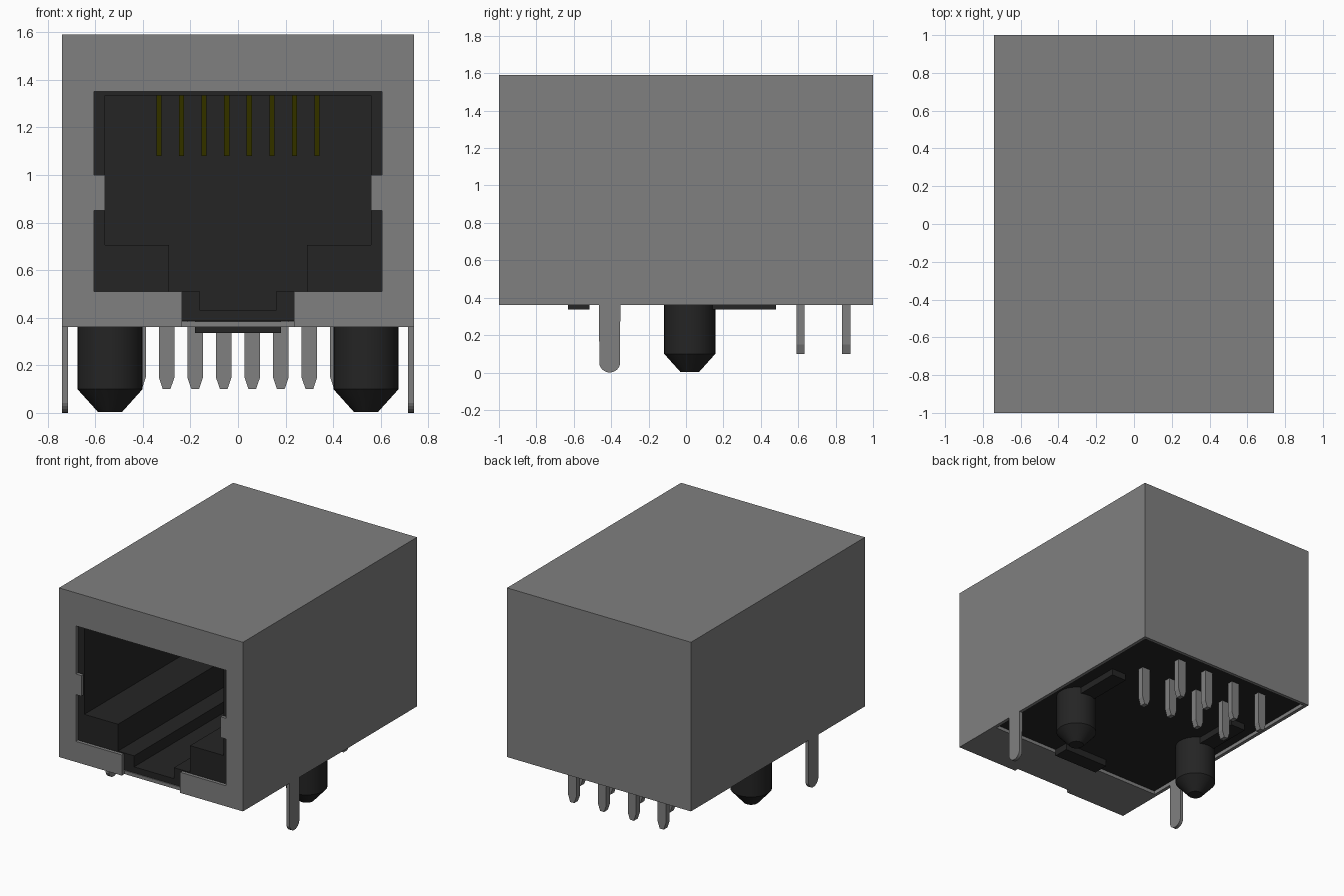
import bpy, bmesh, math
from mathutils import Vector

if "Cube" in bpy.data.objects:
    bpy.data.objects.remove(bpy.data.objects["Cube"], do_unlink=True)


def material(name, rgb):
    m = bpy.data.materials.new(name)
    m.use_nodes = True
    m.diffuse_color = (*rgb, 1)
    bsdf = m.node_tree.nodes["Principled BSDF"]
    bsdf.inputs["Base Color"].default_value = (*rgb, 1)
    bsdf.inputs["Roughness"].default_value = 0.6
    return m


METAL = material("grey metal", (0.214, 0.214, 0.214))
PLASTIC = material("black plastic", (0.018, 0.018, 0.018))
GOLD = material("gold", (0.214, 0.205, 0.0))


def finish(name, bm, mat):
    bmesh.ops.recalc_face_normals(bm, faces=bm.faces)
    me = bpy.data.meshes.new(name)
    bm.to_mesh(me)
    bm.free()
    me.materials.append(mat)
    ob = bpy.data.objects.new(name, me)
    bpy.context.collection.objects.link(ob)
    return ob


def prism(name, pts, a, b, axis, mat):
    """Extrude a profile from a to b: (x, z) along y, or (y, z) along x."""
    def place(p, d):
        return (d, p[0], p[1]) if axis == "x" else (p[0], d, p[1])
    bm = bmesh.new()
    face = bm.faces.new([bm.verts.new(place(p, a)) for p in pts])
    ext = bmesh.ops.extrude_face_region(bm, geom=[face])["geom"]
    shift = Vector(place((0, 0), b - a))
    bmesh.ops.translate(bm, vec=shift, verts=[v for v in ext if isinstance(v, bmesh.types.BMVert)])
    return finish(name, bm, mat)


def box(name, x0, x1, y0, y1, z0, z1, mat):
    return prism(name, [(x0, z0), (x1, z0), (x1, z1), (x0, z1)], y0, y1, "y", mat)


def mirrored(half):
    """Complete a left-right symmetric (x, z) profile."""
    return half + [(-x, z) for x, z in reversed(half)]


def cut(ob, cutter):
    mod = ob.modifiers.new("cut", "BOOLEAN")
    mod.operation = "DIFFERENCE"
    mod.solver = "EXACT"
    mod.object = cutter
    with bpy.context.temp_override(object=ob, active_object=ob):
        bpy.ops.object.modifier_apply(modifier=mod.name)
    bpy.data.objects.remove(cutter, do_unlink=True)


# Sheet metal shell: hollow, open underneath except for a front flap
shell = box("metal_shell", -0.74, 0.74, -1, 1, 0.36, 1.59, METAL)
hollow = [(-0.975, 0.385), (-0.63, 0.385), (-0.63, 0.2), (0.975, 0.2), (0.975, 1.565), (-0.975, 1.565)]
cut(shell, prism("shell_cutter", hollow, -0.715, 0.715, "x", METAL))

# Port opening with side tabs and a latch notch through the lower lip
opening = mirrored([(0.235, 0.2), (0.235, 0.51), (0.605, 0.51), (0.605, 0.85),
                    (0.56, 0.85), (0.56, 1.0), (0.605, 1.0), (0.605, 1.35)])
cut(shell, prism("opening_cutter", opening, -1.1, -0.97, "y", METAL))

# Plastic insert with a stepped plug cavity
insert = box("plastic_insert", -0.714, 0.714, -0.965, 0.974, 0.386, 1.564, PLASTIC)
cavity = mirrored([(0.16, 0.43), (0.16, 0.51), (0.29, 0.51), (0.29, 0.705), (0.56, 0.705), (0.56, 1.335)])
cut(insert, prism("cavity_cutter", cavity, -1.1, 0.3, "y", PLASTIC))

# Sloping spring contacts under the cavity roof
for i in range(8):
    x = (i - 3.5) * 0.095
    prism(f"contact_{i + 1}", [(-0.45, 1.335), (0.0, 1.08), (0.012, 1.098), (-0.41, 1.335)],
          x - 0.011, x + 0.011, "x", GOLD)

# Solder pins: two staggered rows with tapered tips
for i in range(8):
    x = (i - 3.5) * 0.12
    y = 0.857 if i % 2 == 0 else 0.612
    tip = [(x - 0.033, 0.39), (x - 0.033, 0.15), (x - 0.016, 0.1),
           (x + 0.016, 0.1), (x + 0.033, 0.15), (x + 0.033, 0.39)]
    prism(f"solder_pin_{i + 1}", tip, y - 0.022, y + 0.022, "y", METAL)

for side, s in (("left", 1), ("right", -1)):
    # Rounded shield tab below the shell wall
    arc = [(-0.408 + 0.057 * math.cos(t), 0.057 + 0.057 * math.sin(t))
           for t in (math.pi + math.pi * k / 12 for k in range(13))]
    prism(f"{side}_shield_tab", [(-0.465, 0.36)] + arc[1:-1] + [(-0.351, 0.36)],
          s * 0.715, s * 0.74, "x", METAL)

    # Locating peg with a conical end
    bm = bmesh.new()
    rings = []
    for r, z in ((0.137, 0.39), (0.137, 0.1), (0.05, 0.003)):
        rings.append([bm.verts.new((s * 0.538 + r * math.cos(math.tau * k / 32),
                                    0.02 + r * math.sin(math.tau * k / 32), z)) for k in range(32)])
    for a, b in zip(rings, rings[1:]):
        for k in range(32):
            bm.faces.new((a[k], a[k - 1], b[k - 1], b[k]))
    bm.faces.new(rings[0])
    bm.faces.new(rings[-1])
    peg = finish(f"{side}_locating_peg", bm, PLASTIC)
    bpy.ops.object.select_all(action="DESELECT")
    peg.select_set(True)
    bpy.context.view_layer.objects.active = peg
    bpy.ops.object.shade_smooth_by_angle(angle=math.radians(30))

    # Standoff rail behind the peg
    box(f"{side}_standoff_rail", s * 0.538 - 0.06, s * 0.538 + 0.06, 0.1, 0.48, 0.338, 0.39, PLASTIC)

# Standoff foot behind the front flap
box("front_standoff", -0.18, 0.18, -0.63, -0.515, 0.336, 0.39, PLASTIC)
